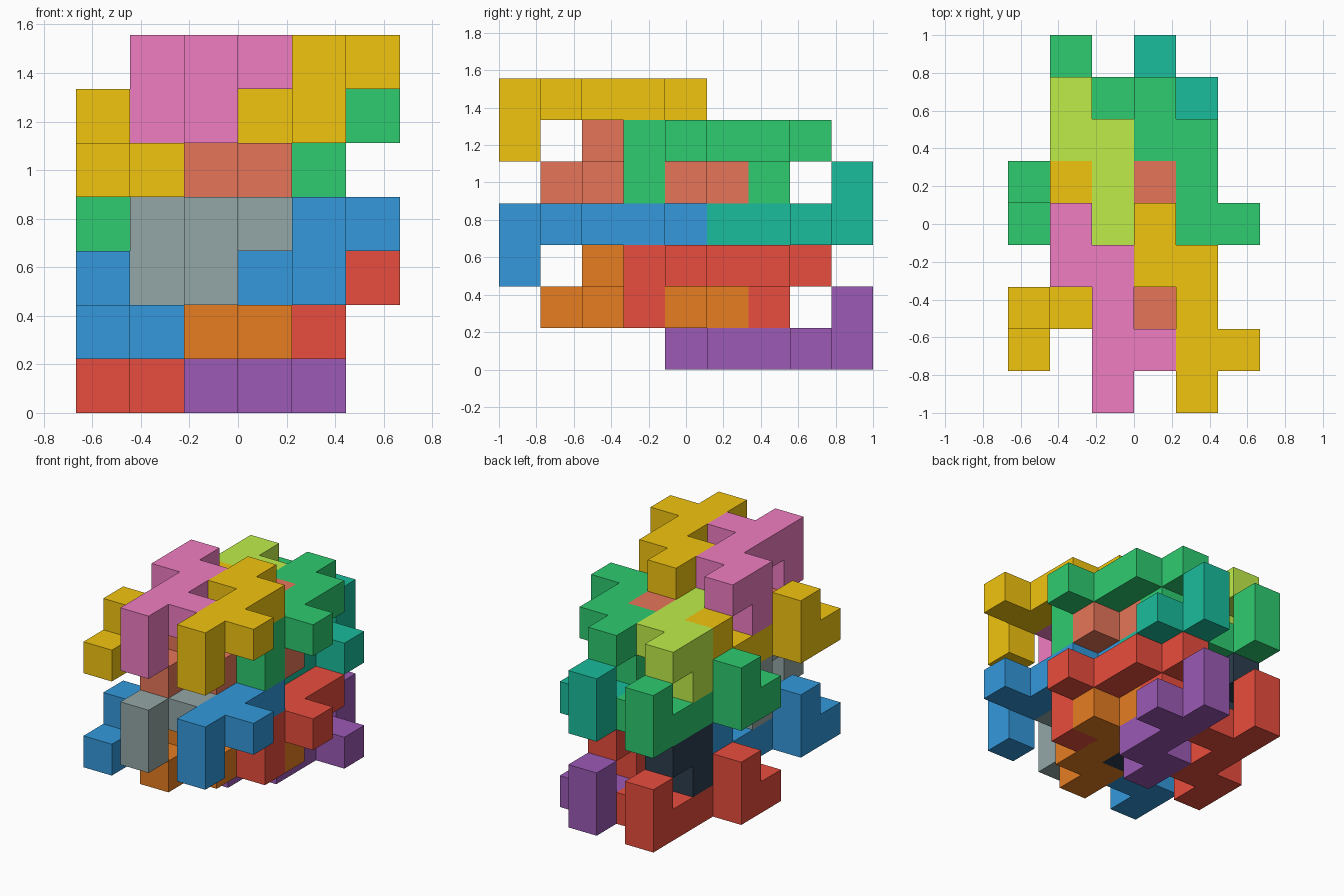
import bpy, bmesh
from mathutils import Color, Vector

if "Cube" in bpy.data.objects:
    bpy.data.objects.remove(bpy.data.objects["Cube"])

U = 2 / 9  # size of one cell

# One nine-cell tile: a bent bar with a side nub and two pegs below
TILE = [(0, 0, 0), (0, 1, 0), (0, 2, 0), (0, 3, 0), (1, 1, 0),
        (-1, 3, 0), (-1, 4, 0), (0, 0, -1), (-1, 3, -1)]

# Screen colours, converted to linear below
COLOURS = {
    "red": (0.91, 0.30, 0.24), "blue": (0.20, 0.60, 0.86),
    "green": (0.18, 0.80, 0.44), "gold": (0.95, 0.77, 0.06),
    "purple": (0.61, 0.35, 0.71), "orange": (0.90, 0.49, 0.13),
    "teal": (0.10, 0.74, 0.61), "navy": (0.17, 0.24, 0.31),
    "grey": (0.58, 0.65, 0.65), "pink": (0.94, 0.49, 0.76),
    "lime": (0.75, 0.93, 0.29), "terracotta": (0.90, 0.46, 0.35),
}
MATS = {}
for cname, rgb in COLOURS.items():
    MATS[cname] = bpy.data.materials.new(cname)
    MATS[cname].diffuse_color = (*Color(rgb).from_srgb_to_scene_linear(), 1)


def add_tile(name, colour, origin, turn):
    """Closed shell of one tile; turn = -1 rotates it half a turn about x."""
    cells = {(origin[0] + x, origin[1] + turn * y, origin[2] + turn * z)
             for x, y, z in TILE}
    bm = bmesh.new()
    for c in cells:
        for axis in range(3):
            for side in (0, 1):
                n = list(c)
                n[axis] += 2 * side - 1
                if tuple(n) in cells:
                    continue
                corners = []
                for a, b in ((0, 0), (1, 0), (1, 1), (0, 1)):
                    p = list(c)
                    p[axis] += side
                    p[(axis + 1) % 3] += a
                    p[(axis + 2) % 3] += b
                    corners.append(bm.verts.new(
                        Vector((p[0] - 3, p[1] - 4.5, p[2])) * U))
                bm.faces.new(corners if side else corners[::-1])
    bmesh.ops.remove_doubles(bm, verts=bm.verts[:], dist=1e-4)
    bmesh.ops.recalc_face_normals(bm, faces=bm.faces[:])
    me = bpy.data.meshes.new(name)
    bm.to_mesh(me)
    bm.free()
    me.materials.append(MATS[colour])
    bpy.context.collection.objects.link(bpy.data.objects.new(name, me))


# Layers from the ground up: level, bar start row, turn, first column, colours
# Each layer is a side-by-side pair, two cells apart
LAYERS = [
    (0, 8, -1, 1, "red", "purple"),
    (1, 5, -1, 1, "blue", "orange"),
    (2, 3, 1, 2, "navy", "red"),
    (3, 0, 1, 2, "grey", "blue"),
    (3, 8, -1, 1, "green", "teal"),
    (4, 5, -1, 1, "gold", "terracotta"),
    (5, 3, 1, 2, "lime", "green"),
    (6, 0, 1, 2, "pink", "gold"),
]
for level, row, turn, col, left, right in LAYERS:
    for i, colour in enumerate((left, right)):
        add_tile(f"{colour}_tile_level_{level}", colour,
                 (col + 2 * i, row, level), turn)

for m in bpy.data.materials:
    if m.users and not m.is_grease_pencil:
        m.use_nodes = True
        m.node_tree.nodes["Principled BSDF"].inputs["Base Color"].default_value = m.diffuse_color
